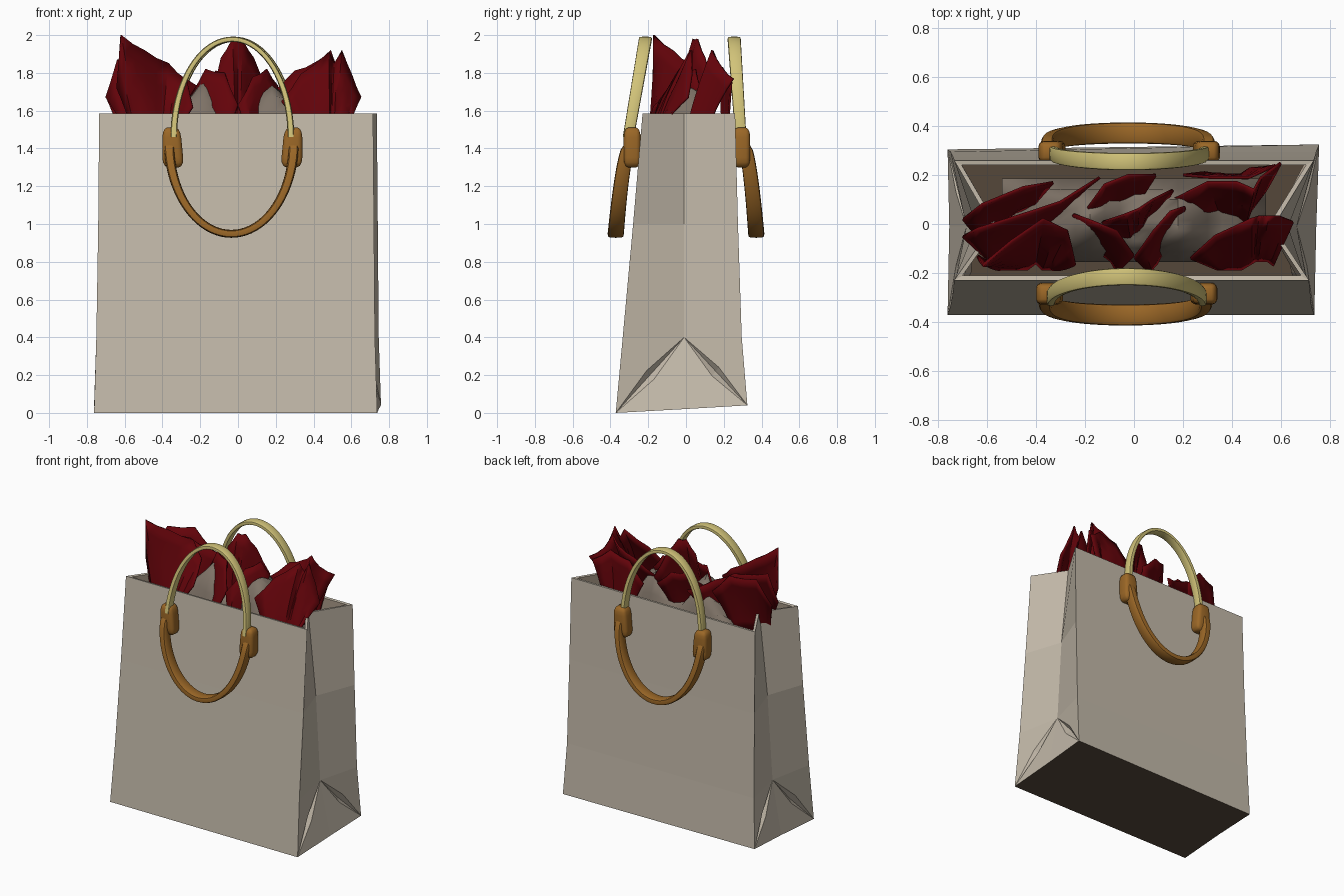
import bpy, bmesh, math, random
from mathutils import Vector

random.seed(4)
if "Cube" in bpy.data.objects:
    bpy.data.objects.remove(bpy.data.objects["Cube"], do_unlink=True)


def material(name, rgb):
    m = bpy.data.materials.new(name)
    m.use_nodes = True
    m.diffuse_color = (*rgb, 1)
    bsdf = next(n for n in m.node_tree.nodes if n.type == 'BSDF_PRINCIPLED')
    bsdf.inputs["Base Color"].default_value = (*rgb, 1)
    bsdf.inputs["Roughness"].default_value = 0.8
    return m


PAPER = material("beige paper", (0.55, 0.49, 0.40))
INNER = material("inner paper", (0.42, 0.34, 0.26))
FLOOR = material("dark base", (0.095, 0.068, 0.044))
RED = material("red tissue", (0.125, 0.001, 0.003))
GREY = material("shaded tissue", (0.21, 0.17, 0.135))
GOLD = material("pale gold", (0.64, 0.545, 0.19))
TAN = material("tan leather", (0.33, 0.137, 0.02))


def finish(name, bm, mats, angle=None):
    bmesh.ops.recalc_face_normals(bm, faces=bm.faces)
    mesh = bpy.data.meshes.new(name)
    bm.to_mesh(mesh)
    bm.free()
    ob = bpy.data.objects.new(name, mesh)
    bpy.context.collection.objects.link(ob)
    for m in mats:
        mesh.materials.append(m)
    if angle:
        bpy.ops.object.select_all(action='DESELECT')
        ob.select_set(True)
        bpy.context.view_layer.objects.active = ob
        bpy.ops.object.shade_smooth_by_angle(angle=math.radians(angle))
    return ob


def solidify(ob, thickness, offset, inner=0, even=False):
    s = ob.modifiers.new("thickness", 'SOLIDIFY')
    s.thickness, s.offset, s.material_offset = thickness, offset, inner
    s.use_even_offset = even
    s.thickness_clamp = 1 if even else 0


def grid_faces(bm, rows, closed=False):
    for a, b in zip(rows, rows[1:]):
        n = len(a)
        for i in range(n if closed else n - 1):
            j = (i + 1) % n
            bm.faces.new((a[i], a[j], b[j], b[i]))


# Bag: rings of four corners and two gusset folds
# z, left, right, front, back, left fold, right fold
LEVELS = [(0.0, -0.762, 0.737, -0.372, 0.325, -0.755, 0.745),
          (0.4, -0.75, 0.725, -0.335, 0.295, -0.685, 0.665),
          (1.0, -0.74, 0.72, -0.28, 0.275, -0.645, 0.63),
          (1.585, -0.735, 0.715, -0.23, 0.26, -0.58, 0.57)]
bm = bmesh.new()
rings = []
for z, l, r, f, b, gl, gr in LEVELS:
    low = z == 0
    rings.append([bm.verts.new(p) for p in (
        (l, f, z), (r, f, z), (gr, -0.01, z + 0.02 * low), (r + 0.02, b, z + 0.04 * low),
        (l, b - 0.02 * low, z + 0.04 * low), (gl, -0.01, z + 0.02 * low))])
grid_faces(bm, rings[1:], closed=True)
base, fold = rings[0], rings[1]
for i, j in ((0, 1), (3, 4)):
    bm.faces.new((base[i], base[j], fold[j], fold[i]))
# Folded triangle at the foot of each gusset, edged by two pressed-in creases
for mid, corners in ((2, (1, 3)), (5, (0, 4))):
    apex, foot = fold[mid], base[mid]
    for c in corners:
        centre = (apex.co + base[c].co) / 2
        low = bm.verts.new(centre.lerp(foot.co, 0.12))
        high = bm.verts.new(centre.lerp(fold[c].co, 0.12))
        dent = bm.verts.new(centre - Vector((math.copysign(0.03, centre.x), 0, 0)))
        for tri in ((apex, low, foot), (low, base[c], foot),
                    (fold[c], apex, high), (fold[c], high, base[c]),
                    (apex, dent, low), (low, dent, base[c]),
                    (apex, high, dent), (high, base[c], dent)):
            bm.faces.new(tri)
bm.faces.new(base).material_index = 2
solidify(finish("paper_bag", bm, [PAPER, INNER, FLOOR]), 0.02, -1, inner=1, even=True)


# Handles: flat straps swept along half ellipses
def strap(name, mat, centre, radii, y_ends, y_mid, bow, half, upward):
    bm = bmesh.new()
    rows, steps, sides = [], 40, 12
    for k in range(steps + 1):
        t = math.pi * k / steps
        s = max(0, math.sin(t))
        y = y_ends + (y_mid - y_ends) * s ** bow
        radial = Vector((math.cos(t), 0, upward * s))
        p = Vector((centre[0] + radii[0] * math.cos(t), y,
                    centre[1] + upward * radii[1] * s))
        ring = []
        for q in range(sides):
            a = 2 * math.pi * q / sides
            ca, sa = math.cos(a), math.sin(a)
            wide = math.copysign(abs(ca) ** 0.5, ca) * half[0] * (0.85 + 0.15 * s)
            thick = math.copysign(abs(sa) ** 0.5, sa) * half[1] * (1.3 - 0.3 * s)
            ring.append(bm.verts.new(p + radial * thick + Vector((0, wide, 0))))
        rows.append(ring)
    grid_faces(bm, rows, closed=True)
    bm.faces.new(rows[0])
    bm.faces.new(rows[-1])
    finish(name, bm, [mat], 40)


def knot(name, x, y, lean):
    bm = bmesh.new()
    bmesh.ops.create_cube(bm, size=1)
    bmesh.ops.bevel(bm, geom=bm.edges[:], offset=0.25, segments=3,
                    profile=0.5, affect='EDGES')
    for v in bm.verts:
        taper = 1 - 0.2 * v.co.z
        v.co = Vector((x + v.co.x * 0.105 * taper + lean * v.co.z * 0.01,
                       y + v.co.y * 0.09, 1.405 + v.co.z * 0.21))
    finish(name, bm, [TAN], 40)


for side, xc, yk, ytop, ybot, ky in (("front", -0.03, -0.305, -0.215, -0.372, -0.285),
                                     ("back", -0.02, 0.29, 0.255, 0.372, 0.295)):
    strap(side + "_handle_upper", GOLD, (xc, 1.46), (0.31, 0.518),
          yk, ytop, 1.0, (0.035, 0.014), 1)
    strap(side + "_handle_lower", TAN, (xc - 0.005, 1.43), (0.33, 0.482),
          ky, ybot, 0.5, (0.043, 0.021), -1)
    for word, sgn in (("left", 1), ("right", -1)):
        knot(side + "_handle_knot_" + word, xc + sgn * 0.318, ky, sgn)

# Crumpled filling under the sheets
bm = bmesh.new()
rows = []
nx, ny = 18, 8
for j in range(ny + 1):
    row = []
    for i in range(nx + 1):
        u, v = 2 * i / nx - 1, 2 * j / ny - 1
        x, y = 0.54 * u, 0.015 + 0.17 * v
        edge = max(abs(u) ** 6, abs(v) ** 6)
        bump = 0.17 * math.exp(-((abs(x) - 0.19) / 0.1) ** 2) * (1 - v * v)
        z = 1.57 + bump + random.uniform(-0.03, 0.03) - 0.25 * edge
        row.append(bm.verts.new((x, y, z)))
    rows.append(row)
grid_faces(bm, rows)
finish("tissue_filling", bm, [GREY], 60)


# Tissue sheets: leaning leaves rising to a pointed edge; lean shifts the foot in y
def sheet(name, lean, edge):
    bm = bmesh.new()
    edge = [Vector(p) for p in edge]
    middle = sum(p.x for p in edge) / len(edge)
    top = [edge[0]]
    for a, b in zip(edge, edge[1:]):
        top += [a.lerp(b, 0.5) - Vector((0, 0, 0.008)), b]
    rows = []
    steps = 6
    for k in range(steps + 1):
        v = k / steps
        row = []
        for i, p in enumerate(top):
            crease = 0.01 * math.sin(i * 2.1) * math.sin(math.pi * v)
            foot = max(-0.185, min(0.22, p.y + lean))
            row.append(bm.verts.new((middle + (p.x - middle) * (0.55 + 0.45 * v ** 1.3),
                                     foot + (p.y - foot) * v ** 1.3 - crease,
                                     1.45 + (p.z - 1.45) * v)))
        rows.append(row)
    grid_faces(bm, rows)
    solidify(finish(name, bm, [RED], 35), 0.012, 0)


sheet("tissue_right_front", -0.18,
      [(-0.64, -0.13, 1.72), (-0.62, -0.17, 2.0), (-0.50, -0.07, 1.92),
       (-0.37, 0.02, 1.85), (-0.27, -0.03, 1.76), (-0.24, -0.17, 1.62)])
sheet("tissue_right_middle", -0.11,
      [(-0.70, -0.05, 1.67), (-0.64, -0.02, 1.87), (-0.42, 0.05, 1.84),
       (-0.30, 0.09, 1.78), (-0.14, 0.19, 1.70)])
sheet("tissue_right_back", -0.10,
      [(-0.70, 0.02, 1.67), (-0.62, 0.08, 1.86), (-0.45, 0.15, 1.87),
       (-0.33, 0.17, 1.74)])
sheet("tissue_middle_tall", -0.10,
      [(-0.13, 0.01, 1.70), (-0.09, 0.02, 1.88), (-0.03, 0.04, 1.98),
       (0.02, 0.06, 1.98), (0.08, 0.10, 1.88), (0.16, 0.14, 1.70)])
sheet("tissue_middle_right", -0.12,
      [(-0.25, 0.04, 1.68), (-0.17, 0.01, 1.82), (-0.07, -0.03, 1.80),
       (0.0, -0.13, 1.63)])
sheet("tissue_middle_left", -0.13,
      [(0.0, -0.14, 1.63), (0.08, -0.03, 1.78), (0.15, 0.05, 1.82),
       (0.21, 0.07, 1.73)])
sheet("tissue_middle_back", -0.11,
      [(-0.20, 0.05, 1.68), (-0.12, 0.16, 1.81), (-0.02, 0.20, 1.80),
       (0.09, 0.20, 1.70)])
sheet("tissue_left_back", -0.14,
      [(0.16, 0.10, 1.68), (0.30, 0.17, 1.81), (0.42, 0.17, 1.86),
       (0.49, 0.14, 1.92), (0.52, 0.19, 1.83), (0.60, 0.25, 1.77)])
sheet("tissue_left_rear", 0.01,
      [(0.20, 0.20, 1.66), (0.32, 0.19, 1.79), (0.47, 0.19, 1.83),
       (0.58, 0.24, 1.75)])
sheet("tissue_left_front", -0.18,
      [(0.23, -0.14, 1.65), (0.33, -0.05, 1.79), (0.48, 0.02, 1.91),
       (0.51, 0.03, 1.85), (0.55, 0.03, 1.92), (0.60, 0.03, 1.79),
       (0.65, 0.01, 1.67)])
